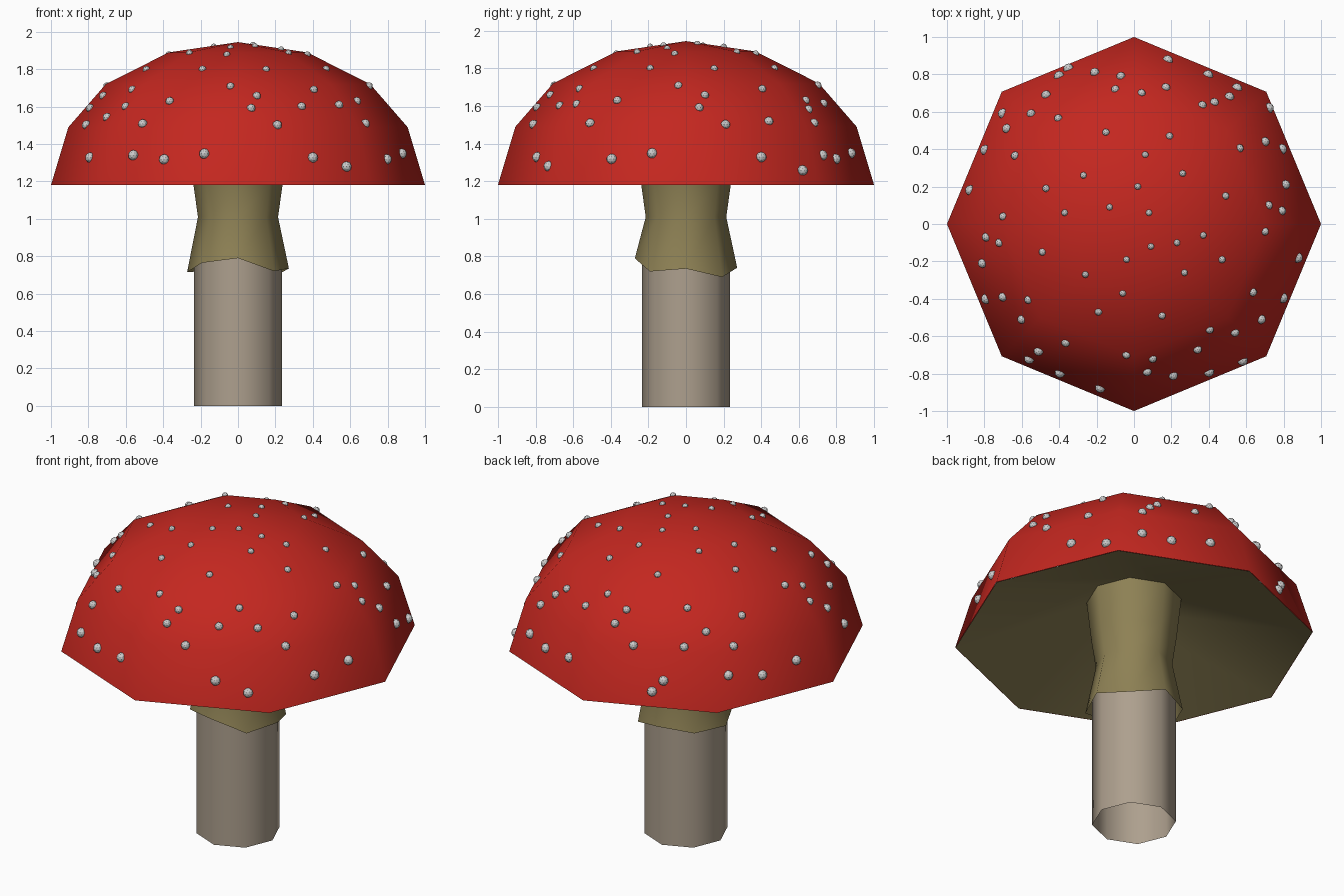
import bpy, bmesh, math
from mathutils import Vector
from mathutils.bvhtree import BVHTree

if "Cube" in bpy.data.objects:
    bpy.data.objects.remove(bpy.data.objects["Cube"])

SIDES = 8


def material(name, rgb):
    m = bpy.data.materials.new(name)
    m.diffuse_color = (*rgb, 1)
    m.use_nodes = True
    m.node_tree.nodes["Principled BSDF"].inputs["Base Color"].default_value = m.diffuse_color
    return m


red = material("red", (0.55, 0.02, 0.014))
olive = material("olive", (0.27, 0.22, 0.09))
beige = material("beige", (0.42, 0.35, 0.27))


def finish(bm, name, mat=None, smooth=True):
    me = bpy.data.meshes.new(name)
    for f in bm.faces:
        f.smooth = smooth
    bm.to_mesh(me)
    bm.free()
    if mat:
        me.materials.append(mat)
    ob = bpy.data.objects.new(name, me)
    bpy.context.collection.objects.link(ob)
    return ob


def lathe(profile, hem=None):
    """Eight-sided open shell from (radius, z) points; hem replaces z of the first ring."""
    bm = bmesh.new()
    rings = []
    for i, (r, z) in enumerate(profile):
        if r == 0:
            rings.append([bm.verts.new((0, 0, z))] * SIDES)
            continue
        ring = []
        for k in range(SIDES):
            a = math.tau * k / SIDES
            h = hem[k] if hem and i == 0 else z
            ring.append(bm.verts.new((r * math.cos(a), r * math.sin(a), h)))
        rings.append(ring)
    for lo, hi in zip(rings, rings[1:]):
        for k in range(SIDES):
            n = (k + 1) % SIDES
            quad = [lo[k], lo[n], hi[n], hi[k]]
            bm.faces.new(list(dict.fromkeys(quad)))
    return bm


# Domed cap
cap_bm = lathe([(1, 1.18), (0.907, 1.49), (0.707, 1.72), (0.37, 1.89), (0, 1.945)])
surface = BVHTree.FromBMesh(cap_bm)
finish(cap_bm, "cap", red)

# Hollow underside of the cap
under = lathe([(0.998, 1.18), (0.26, 1.43)])
bmesh.ops.reverse_faces(under, faces=under.faces[:])
finish(under, "cap_underside", olive)

# Flared collar with an uneven hem, counted from +x towards +y
hem = [0.735, 0.69, 0.74, 0.72, 0.715, 0.765, 0.79, 0.72]
finish(lathe([(0.272, 0.73), (0.214, 1.01), (0.238, 1.18), (0.265, 1.43)], hem), "collar", olive)

# Open tube stem
finish(lathe([(0.234, 0), (0.234, 0.88)]), "stem", beige)

# Spots that repeat every quarter turn, then the stray ones
quarter = [(0.26, 0.27), (0.37, -0.06), (0.49, 0.15), (0.47, -0.19), (0.565, 0.405),
           (0.365, 0.635), (0.51, 0.68), (0.395, 0.795), (0.79, 0.40), (0.18, 0.875),
           (0.81, 0.21), (0.79, 0.07), (0.72, 0.10), (0.04, 0.70)]
stray = [(0.09, -0.12), (0.23, -0.10), (0.02, 0.20), (-0.04, -0.19), (-0.13, 0.09),
         (0.08, 0.06), (0.17, 0.73), (0.72, 0.62), (0.55, 0.725), (0.43, 0.65),
         (0.70, 0.44), (-0.47, 0.69), (-0.35, 0.83), (-0.55, 0.59), (-0.70, 0.59),
         (-0.70, -0.39), (-0.60, -0.51), (-0.56, -0.72), (0.54, -0.58),
         (0.58, -0.73), (0.34, -0.67)]
points = list(stray)
for x, y in quarter:
    points += [(x, y), (-y, x), (-x, -y), (y, -x)]

spots = bmesh.new()
for x, y in points:
    hit = surface.ray_cast(Vector((x, y, 3)), Vector((0, 0, -1)))[0]
    if hit is None:
        hit = surface.find_nearest(Vector((x, y, 1.2)))[0]
    size = 0.017 + 0.011 * min(1, (1.945 - hit.z) / 0.6)
    new = bmesh.ops.create_icosphere(spots, subdivisions=2, radius=size)["verts"]
    bmesh.ops.translate(spots, verts=new, vec=hit)
finish(spots, "cap_spots", smooth=False)
